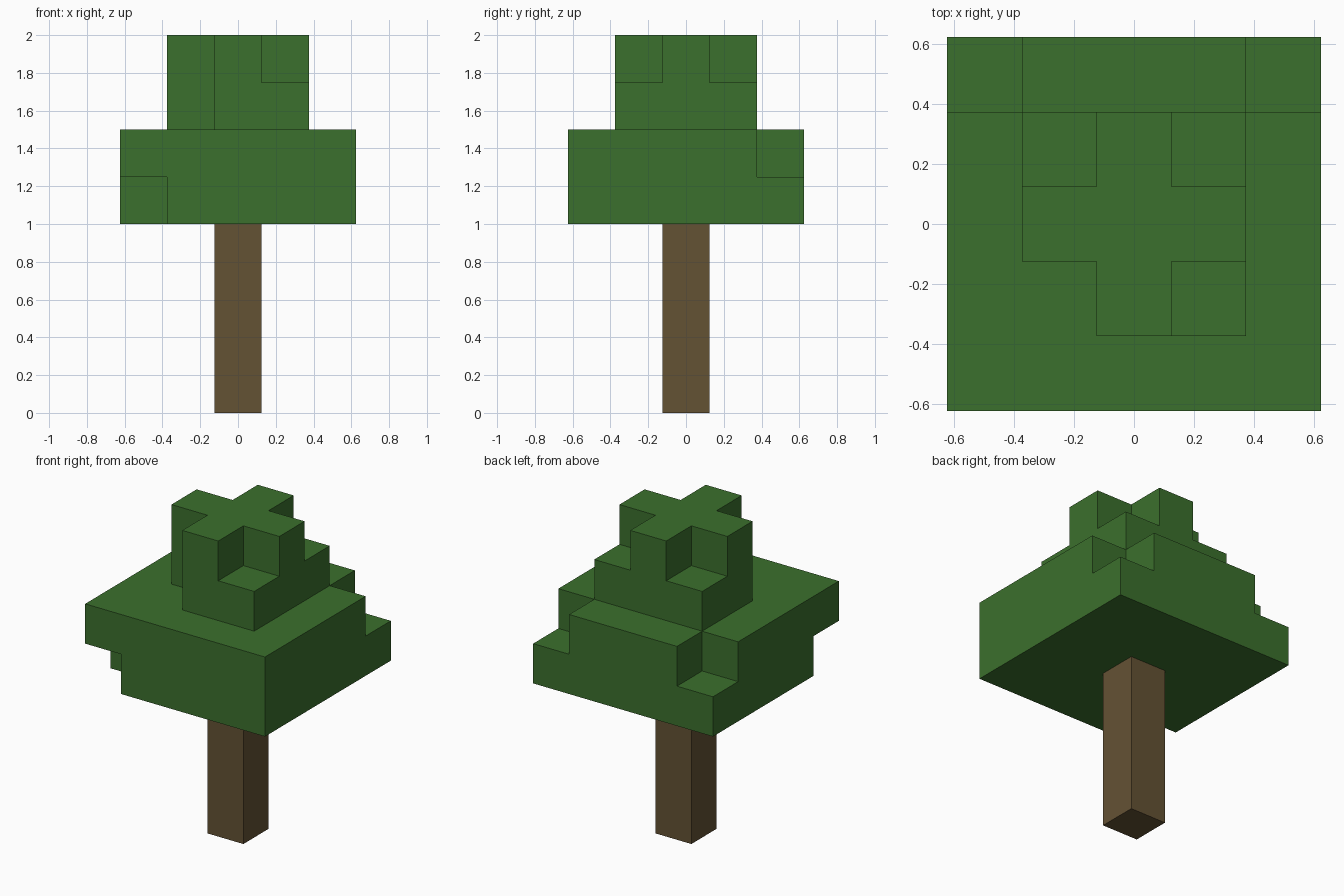
import bpy
import bmesh
from mathutils import Vector

CELL = 0.25

default = bpy.data.objects.get("Cube")
if default:
    bpy.data.objects.remove(default, do_unlink=True)


def make_material(name, rgb):
    mat = bpy.data.materials.new(name)
    mat.use_nodes = True
    color = (*rgb, 1.0)
    mat.diffuse_color = color
    bsdf = mat.node_tree.nodes["Principled BSDF"]
    bsdf.inputs["Base Color"].default_value = color
    bsdf.inputs["Roughness"].default_value = 0.9
    return mat


def layer(radius, level, missing=()):
    """Square layer of cells; missing lists the corner signs (x, y) left out."""
    span = range(-radius, radius + 1)
    gaps = {(sx * radius, sy * radius) for sx, sy in missing}
    return {(x, y, level) for x in span for y in span if (x, y) not in gaps}


def block_object(name, cells, mat):
    """Outer skin of a set of grid cells."""
    bm = bmesh.new()
    for cell in cells:
        center = Vector((cell[0], cell[1], cell[2] + 0.5))
        for axis in range(3):
            for sign in (-1, 1):
                step = Vector((0, 0, 0))
                step[axis] = sign
                neighbour = tuple(int(c + s) for c, s in zip(cell, step))
                if neighbour in cells:
                    continue
                u, v = Vector((0, 0, 0)), Vector((0, 0, 0))
                u[(axis + 1) % 3] = 0.5
                v[(axis + 2) % 3] = 0.5 * sign
                middle = center + step / 2
                corners = (middle - u - v, middle + u - v,
                           middle + u + v, middle - u + v)
                bm.faces.new([bm.verts.new(c * CELL) for c in corners])
    bmesh.ops.remove_doubles(bm, verts=bm.verts, dist=CELL / 100)
    mesh = bpy.data.meshes.new(name)
    bm.to_mesh(mesh)
    bm.free()
    mesh.materials.append(mat)
    obj = bpy.data.objects.new(name, mesh)
    bpy.context.collection.objects.link(obj)
    return obj


bark = make_material("bark brown", (0.127, 0.084, 0.034))
leaf = make_material("leaf green", (0.044, 0.162, 0.026))

FRONT_NEG, FRONT_POS = (-1, -1), (1, -1)
BACK_NEG, BACK_POS = (-1, 1), (1, 1)

# Trunk: a single column of cells
block_object("trunk", {(0, 0, z) for z in range(4)}, bark)

# Foliage: two wide layers, then two narrow ones ending in a cross
foliage = (
    layer(2, 4, [FRONT_NEG])
    | layer(2, 5, [BACK_NEG, BACK_POS])
    | layer(1, 6, [FRONT_NEG])
    | layer(1, 7, [FRONT_NEG, FRONT_POS, BACK_NEG, BACK_POS])
)
block_object("foliage", foliage, leaf)
